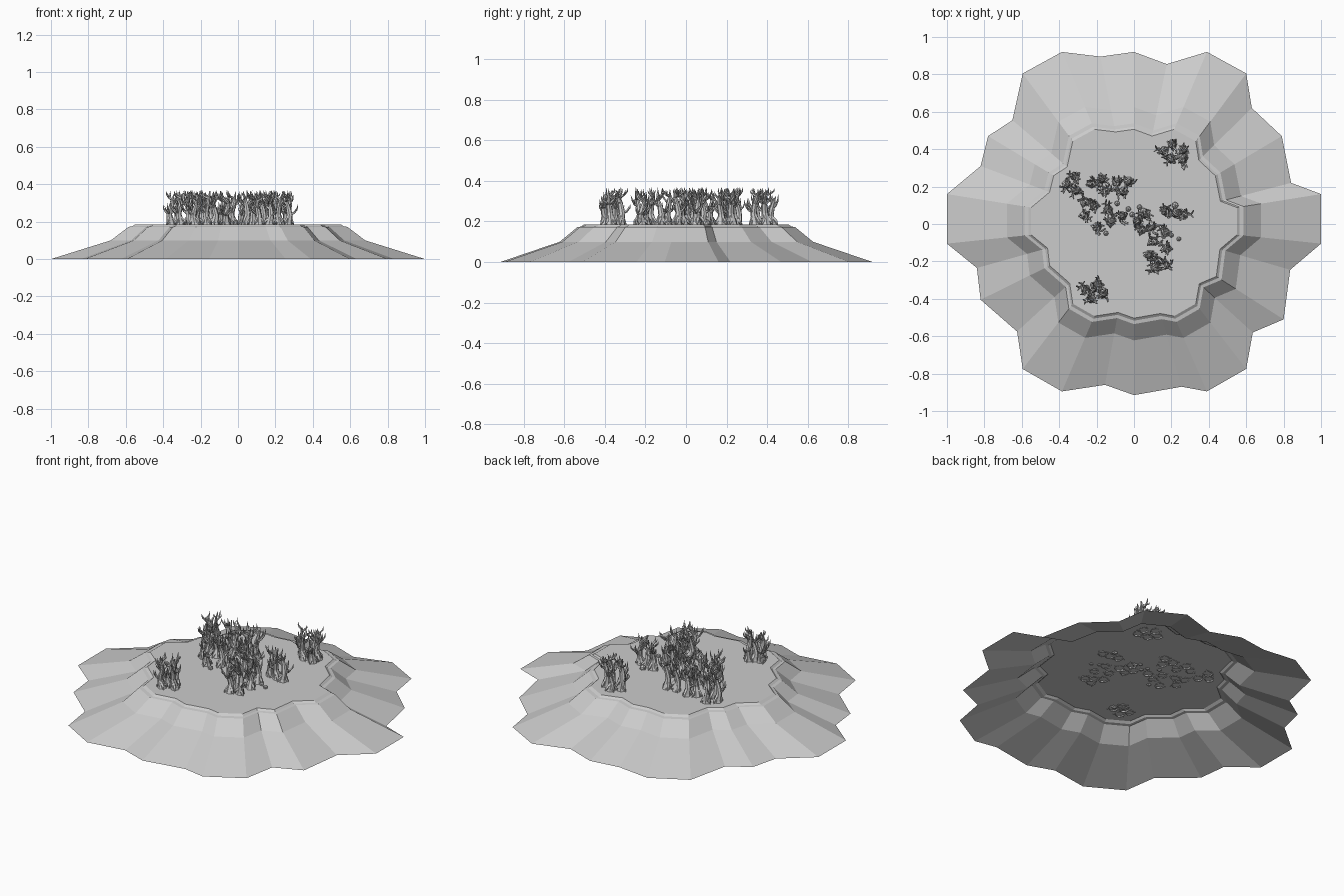
import bpy, bmesh, math, random
from mathutils import Vector

if "Cube" in bpy.data.objects:
    bpy.data.objects.remove(bpy.data.objects["Cube"])

random.seed(11)


def finish(bm, name):
    me = bpy.data.meshes.new(name)
    bm.to_mesh(me)
    bm.free()
    ob = bpy.data.objects.new(name, me)
    bpy.context.collection.objects.link(ob)
    return ob


# Mound: scalloped shoreline, scaled inward and upward to a flat plateau
OUTLINE = [(-.385, .92), (-.18, .895), (0, .92), (.175, .855), (.39, .92), (.6, .805),
           (.63, .62), (.79, .47), (.84, .22), (1, .16), (1, -.105), (.835, -.245),
           (.80, -.51), (.635, -.58), (.6, -.775), (.39, -.895), (.255, -.87),
           (0, -.915), (-.155, -.86), (-.385, -.895), (-.595, -.775), (-.625, -.575),
           (-.82, -.405), (-.84, -.235), (-1, -.105), (-1, .16), (-.82, .31),
           (-.78, .47), (-.65, .555), (-.595, .805)]
LEVELS = [(1, 0), (.68, .10), (.585, .172), (.565, .175), (.55, .185)]

bm = bmesh.new()
rings = [[bm.verts.new((x * s, y * s, z)) for x, y in OUTLINE] for s, z in LEVELS]
n = len(OUTLINE)
for a, b in zip(rings, rings[1:]):
    for i in range(n):
        j = (i + 1) % n
        bm.faces.new((a[j], a[i], b[i], b[j]))
centre = bm.verts.new((0, 0, .185))
for i in range(n):
    bm.faces.new((rings[-1][(i + 1) % n], rings[-1][i], centre))
finish(bm, "island_mound")


def tube(bm, pts, radii, sides=6):
    """Tapered tube along a path, open at the foot and pointed at the tip."""
    prev = None
    for k, (p, r) in enumerate(zip(pts, radii)):
        d = (pts[min(k + 1, len(pts) - 1)] - pts[max(k - 1, 0)]).normalized()
        u = d.cross(Vector((.31, .95, .05))).normalized()
        v = d.cross(u)
        if k == len(pts) - 1:
            tip = bm.verts.new(p)
            for i in range(sides):
                bm.faces.new((prev[i], prev[(i + 1) % sides], tip))
            return
        ring = [bm.verts.new(p + r * (math.cos(t) * u + math.sin(t) * v))
                for t in (2 * math.pi * i / sides for i in range(sides))]
        if prev:
            for i in range(sides):
                j = (i + 1) % sides
                bm.faces.new((prev[i], prev[j], ring[j], ring[i]))
        prev = ring


def polar(a, r, z=0.0):
    return Vector((math.cos(a) * r, math.sin(a) * r, z))


def branch(bm, start, a, reach, rise, r):
    """Curved antler-like branch with one side twig."""
    bend = a + random.uniform(-.5, .5)
    p1 = start + polar(a, reach * .55, rise * .25)
    p2 = start + polar(bend, reach * .9, rise * .6)
    p3 = start + polar(bend, reach, rise)
    tube(bm, [start, p1, p2, p3], [r, r * .8, r * .55, 0], 5)
    side = a + random.choice((-1, 1)) * random.uniform(.7, 1.3)
    tube(bm, [p1, p1 + polar(side, reach * .35, rise * .2),
              p1 + polar(side, reach * .5, rise * .5)], [r * .6, r * .45, 0], 5)


def tree(bm, x, y):
    """Gnarled trunk with flared roots and a crown of bare branches."""
    h = random.uniform(.145, .185)
    lean = random.uniform(0, 2 * math.pi)
    foot = Vector((x, y, .18))
    pts = [foot, foot + polar(lean, .002, h * .12), foot + polar(lean, .010, h * .33),
           foot + polar(lean + 1, .008, h * .55), foot + polar(lean + 2, .012, h * .78),
           foot + polar(lean + 2.5, .02, h)]
    tube(bm, pts, [.027, .021, .016, .014, .008, 0], 7)
    for i in range(3):
        a = lean + i * 2.1 + random.uniform(-.4, .4)
        tube(bm, [pts[2], foot + polar(a, .022, .02), foot + polar(a, .036, 0)],
             [.009, .009, 0], 5)
    for i in range(6):
        a = lean + i * 2.4 + random.uniform(-.3, .3)
        k = 2 + i % 3
        start = pts[k]
        rise = min(random.uniform(.045, .085), .368 - start.z)
        branch(bm, start, a, random.uniform(.03, .052), rise, .0075)


# Groves of trees on the plateau
GROVES = {
    "north_east_grove": [(.16, .39), (.21, .43), (.27, .40), (.20, .35), (.26, .34)],
    "south_west_grove": [(-.26, -.35), (-.19, -.32), (-.17, -.38), (-.23, -.40), (-.22, -.35)],
    "west_grove": [(-.36, .22), (-.32, .25), (-.31, .18), (-.27, .12), (-.22, .22), (-.17, .24),
                   (-.16, .17), (-.10, .22), (-.03, .23), (-.05, .17), (-.21, .10), (-.14, .08),
                   (-.26, .04), (-.20, -.02), (-.12, .01), (-.07, .05)],
    "east_grove": [(.01, .02), (.06, .05), (.04, -.03), (.10, -.01), (.17, .07), (.22, .05),
                   (.27, .05), (.16, -.05), (.10, -.09), (.18, -.13), (.08, -.17), (.13, -.19),
                   (.17, -.22), (.11, -.24)],
}
for name, spots in GROVES.items():
    bm = bmesh.new()
    for x, y in spots:
        tree(bm, x + random.uniform(-.008, .008), y + random.uniform(-.008, .008))
    bmesh.ops.recalc_face_normals(bm, faces=bm.faces)
    finish(bm, name)

# Small boulders between the groves
bm = bmesh.new()
for x, y in [(-.03, .08), (.03, .09), (-.01, .05), (.05, .07), (-.09, .11), (.2, -.06),
             (.24, -.08), (-.15, -.05), (.22, .1), (-.16, -.36)]:
    r = random.uniform(.013, .022)
    made = bmesh.ops.create_icosphere(bm, subdivisions=1, radius=r)["verts"]
    bmesh.ops.translate(bm, verts=made, vec=(x, y, .185 + r * .4))
finish(bm, "boulders")
